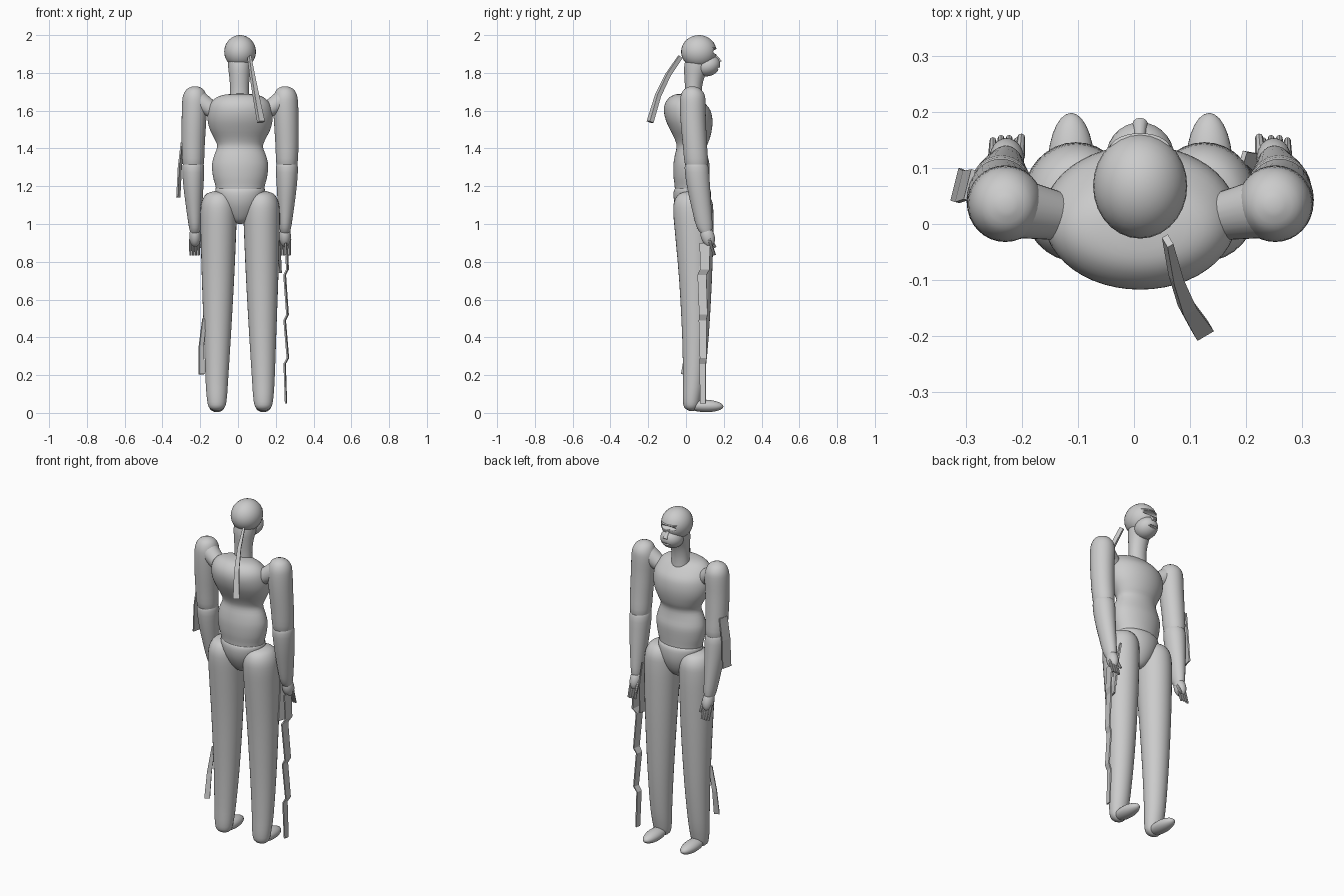
import bpy, bmesh, math
from mathutils import Vector

if "Cube" in bpy.data.objects:
    bpy.data.objects.remove(bpy.data.objects["Cube"])

CX = 0.011  # body centre line


def finish(name, bm, smooth=True):
    bmesh.ops.recalc_face_normals(bm, faces=bm.faces)
    me = bpy.data.meshes.new(name)
    bm.to_mesh(me)
    bm.free()
    ob = bpy.data.objects.new(name, me)
    bpy.context.collection.objects.link(ob)
    if smooth:
        for o in bpy.context.selected_objects:
            o.select_set(False)
        ob.select_set(True)
        bpy.context.view_layer.objects.active = ob
        bpy.ops.object.shade_smooth_by_angle(angle=math.radians(40))
    return ob


def loft(name, rings, sides=32, steps=3):
    """Smooth loft through horizontal rings (x centre, y back, y front, half width, z)."""
    r = [Vector(a) for a in rings]
    out = []
    for i in range(len(r) - 1):
        a, b, c, d = r[max(i - 1, 0)], r[i], r[i + 1], r[min(i + 2, len(r) - 1)]
        for k in range(steps):
            t = k / steps
            out.append(0.5 * (2 * b + (c - a) * t + (2 * a - 5 * b + 4 * c - d) * t * t
                              + (3 * b - a - 3 * c + d) * t ** 3))
    out.append(r[-1])
    bm = bmesh.new()
    loops = []
    for x, y0, y1, w, z in out:
        loops.append([bm.verts.new((x + w * math.cos(u), (y0 + y1) / 2 + (y1 - y0) / 2 * math.sin(u), z))
                      for u in (2 * math.pi * j / sides for j in range(sides))])
    for p, q in zip(loops, loops[1:]):
        for j in range(sides):
            n = (j + 1) % sides
            bm.faces.new((p[j], p[n], q[n], q[j]))
    bm.faces.new(loops[0])
    bm.faces.new(loops[-1])
    return finish(name, bm)


def ball(name, loc, size, tilt=0):
    bm = bmesh.new()
    bmesh.ops.create_uvsphere(bm, u_segments=28, v_segments=16, radius=1)
    bmesh.ops.scale(bm, vec=size, verts=bm.verts)
    ob = finish(name, bm)
    ob.location, ob.rotation_euler = loc, (tilt, 0, 0)
    return ob


def rod(name, a, b, r1, r2, sides=12):
    a, b = Vector(a), Vector(b)
    bm = bmesh.new()
    bmesh.ops.create_cone(bm, cap_ends=True, segments=sides, radius1=r1, radius2=r2, depth=(b - a).length)
    ob = finish(name, bm)
    ob.location = (a + b) / 2
    ob.rotation_mode = 'QUATERNION'
    ob.rotation_quaternion = (b - a).to_track_quat('Z', 'Y')
    return ob


def strap(name, pts, across, w0, w1, thick=0.008):
    """Flat faceted ribbon along pts, wide in direction across."""
    across = Vector(across).normalized()
    bm = bmesh.new()
    loops = []
    for i, p in enumerate(pts):
        p = Vector(p)
        d = Vector(pts[min(i + 1, len(pts) - 1)]) - Vector(pts[max(i - 1, 0)])
        n = d.cross(across).normalized() * thick / 2
        a = across * (w0 + (w1 - w0) * i / (len(pts) - 1)) / 2
        loops.append([bm.verts.new(p + v) for v in (a + n, a - n, -a - n, -a + n)])
    for p, q in zip(loops, loops[1:]):
        for j in range(4):
            bm.faces.new((p[j], p[j - 3], q[j - 3], q[j]))
    bm.faces.new(loops[0])
    bm.faces.new(loops[-1])
    return finish(name, bm, False)


# torso: hips, belly, waist, chest
loft("hips", [(CX, y0, y1, w, z) for y0, y1, w, z in [
    (.03, .06, .01, 1.0), (-.005, .085, .045, 1.015), (-.035, .112, .085, 1.055), (-.06, .13, .115, 1.11),
    (-.066, .132, .13, 1.165), (-.05, .12, .125, 1.195), (0, .08, .08, 1.21)]], 40)
loft("torso", [(CX, y0, y1, w, z) for y0, y1, w, z in [
    (-.058, .12, .122, 1.15), (-.06, .12, .13, 1.20), (-.066, .123, .143, 1.25), (-.067, .125, .149, 1.31),
    (-.06, .115, .138, 1.36), (-.05, .11, .121, 1.41), (-.06, .125, .135, 1.45), (-.085, .137, .160, 1.50),
    (-.107, .14, .172, 1.55), (-.117, .13, .170, 1.60), (-.11, .10, .155, 1.64), (-.088, .068, .125, 1.67),
    (-.06, .035, .08, 1.685), (-.02, .0, .01, 1.69)]], 48)

# neck and head
loft("neck", [(CX - .003, y0, y1, w, z) for y0, y1, w, z in [
    (-.01, .09, .055, 1.60), (-.005, .083, .05, 1.70), (-.008, .095, .053, 1.77), (-.01, .12, .06, 1.83),
    (0, .12, .06, 1.88)]])
head = ball("head", (CX, .068, 1.912), (.084, .094, .088))
muzzle = ball("muzzle", (CX, .115, 1.838), (.062, .068, .055), .35)
# eye slot and mouth slit are cut from the face
for n, ob, loc, size in [("eye_cutter", head, (CX, .165, 1.912), (.065, .032, .014)),
                         ("mouth_cutter", muzzle, (CX, .182, 1.823), (.04, .02, .006))]:
    c = ball(n, loc, size)
    c.hide_render = True
    c.hide_set(True)
    m = ob.modifiers.new("slot", 'BOOLEAN')
    m.object, m.operation, m.solver = c, 'DIFFERENCE', 'EXACT'
rod("nose", (CX, .145, 1.90), (CX, .178, 1.855), .008, .014)
ball("brow", (CX, .132, 1.93), (.055, .03, .008))

for s, side in ((-1, "left"), (1, "right")):
    def X(d):
        return CX + s * d
    # arm
    loft("upper_arm_" + side, [(X(d), y - r, y + r, w, z) for d, y, r, w, z in [
        (.238, .033, .012, .012, 1.729), (.239, .034, .042, .042, 1.715), (.24, .036, .062, .06, 1.685),
        (.24, .036, .068, .067, 1.64), (.244, .038, .067, .065, 1.55), (.248, .047, .064, .061, 1.42),
        (.248, .055, .061, .056, 1.32), (.247, .057, .04, .04, 1.28)]])
    loft("forearm_" + side, [(X(d), y - r, y + r, w, z) for d, y, r, w, z in [
        (.248, .054, .045, .045, 1.335), (.248, .056, .063, .058, 1.30), (.247, .066, .061, .053, 1.2),
        (.243, .083, .052, .042, 1.08), (.239, .099, .041, .031, .98), (.239, .11, .02, .02, .94)]])
    rod("shoulder_link_" + side, (X(.23), .03, 1.66), (X(.125), .01, 1.59), .055, .04, 24)
    ball("palm_" + side, (X(.238), .115, .935), (.031, .036, .058), .3)
    for i in range(4):
        d = .219 + i * .0145
        rod("finger_%s_%d" % (side, i), (X(d), .122, .92), (X(d), .155 - .004 * abs(i - 1.5), .835), .0085, .006, 8)
    rod("thumb_" + side, (X(.215), .12, .94), (X(.212), .155, .875), .010, .007, 8)
    # leg and foot
    loft("leg_" + side, [(X(d), y0, y1, w, z) for d, y0, y1, w, z in [
        (.112, .02, .06, .02, 1.175), (.112, -.035, .11, .065, 1.16), (.113, -.062, .138, .089, 1.12),
        (.114, -.067, .145, .096, 1.06), (.115, -.058, .145, .094, .95), (.117, -.036, .137, .085, .70),
        (.12, -.02, .12, .071, .40), (.123, -.016, .098, .06, .18), (.123, -.017, .08, .053, .08),
        (.123, -.01, .065, .042, .03), (.123, .02, .04, .012, .01)]])
    ball("foot_" + side, (X(.123), .10, .037), (.042, .098, .033), -.03)

# loose straps
strap("head_strap", [(.06, -.03, 1.885), (.075, -.095, 1.79), (.095, -.148, 1.68), (.122, -.19, 1.54)],
      (.85, .5, 0), .012, .034, .024)
strap("arm_strap", [(-.293, .07, 1.43), (-.308, .066, 1.30), (-.316, .07, 1.14)], (.25, 1, 0), .055, .06)
strap("leg_strap", [(-.178, .025, .50), (-.195, .01, .35), (-.192, -.015, .205)], (1, .5, 0), .02, .03, .012)
strap("hip_strap", [(.195, .12, 1.05), (.215, .11, .92), (.222, .09, .74)], (.3, 1, 0), .02, .045)
strap("hand_strap", [(.255, .10, .90), (.262, .10, .76), (.247, .085, .73), (.262, .092, .52), (.247, .088, .49),
                     (.264, .092, .29), (.247, .088, .26), (.254, .09, .05)], (.15, 1, 0), .055, .03)
